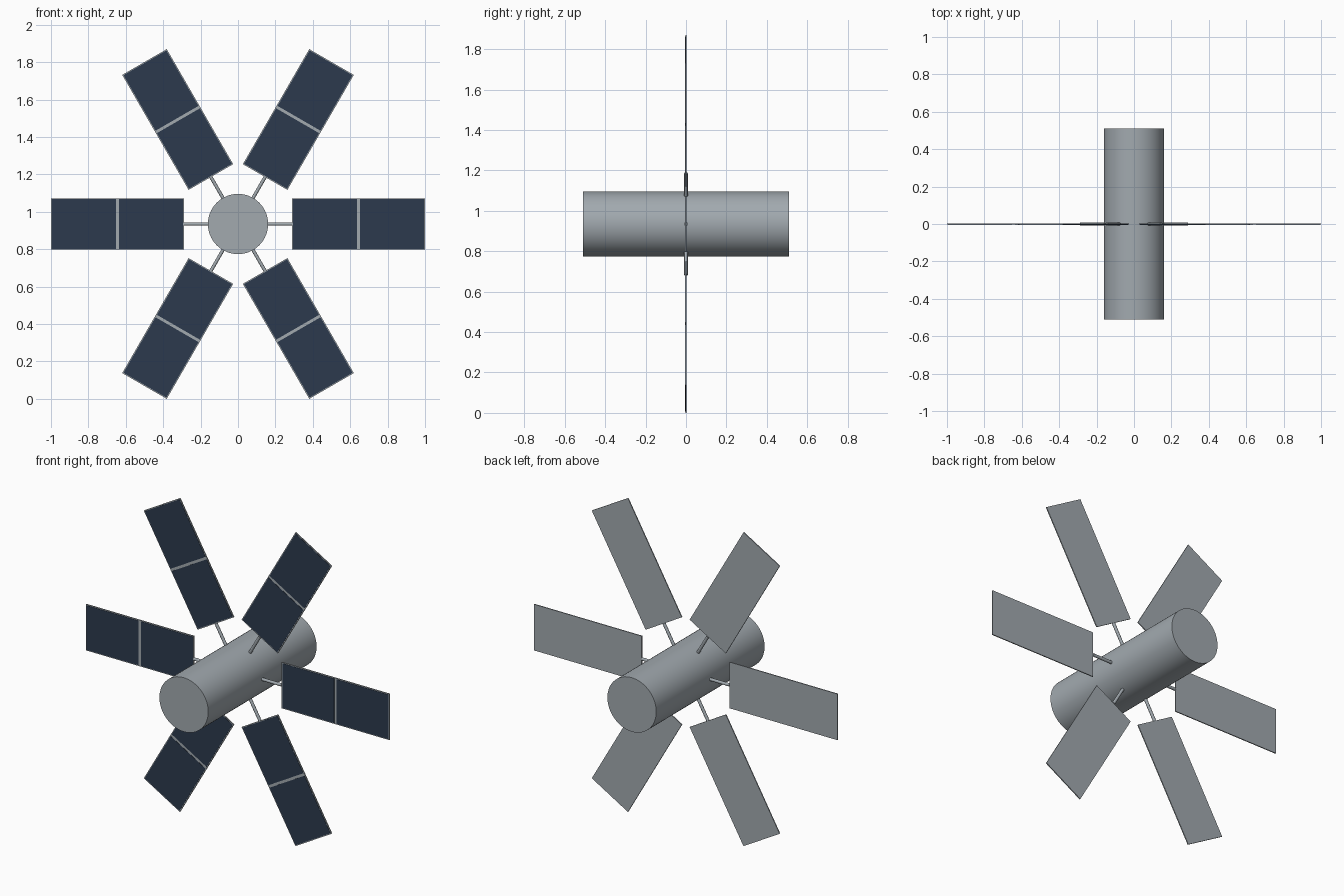
import bpy, math
from mathutils import Matrix, Vector

cube = bpy.data.objects.get("Cube")
if cube:
    bpy.data.objects.remove(cube, do_unlink=True)

CENTRE = Vector((0, 0, 0.935))
INNER, OUTER, HALF_WIDTH = 0.29, 1.0, 0.1375
THICK, BORDER, GAP = 0.006, 0.005, 0.015


def material(name, rgb):
    mat = bpy.data.materials.new(name)
    mat.use_nodes = True
    mat.diffuse_color = (*rgb, 1)
    mat.node_tree.nodes["Principled BSDF"].inputs["Base Color"].default_value = (*rgb, 1)
    return mat


grey = material("hull_grey", (0.36, 0.40, 0.43))
navy = material("solar_cell_navy", (0.025, 0.042, 0.075))


def finish(name, mat, matrix):
    obj = bpy.context.object
    obj.name = name
    obj.data.materials.append(mat)
    obj.data.transform(matrix)
    return obj


def box(name, mat, size, centre, spin):
    bpy.ops.mesh.primitive_cube_add(size=1)
    return finish(name, mat, spin @ Matrix.Translation(centre) @ Matrix.Diagonal((*size, 1)))


def cylinder(name, mat, radius, length, sides, matrix):
    bpy.ops.mesh.primitive_cylinder_add(vertices=sides, radius=radius, depth=length)
    obj = finish(name, mat, matrix)
    bpy.ops.object.shade_smooth_by_angle(angle=math.radians(35))
    return obj


# Hull lying front to back
cylinder("hull", grey, 0.161, 1.02, 64,
         Matrix.Translation(CENTRE) @ Matrix.Rotation(math.pi / 2, 4, 'X'))

# Six radial wings: strut, backing panel and two cell plates on the front
middle = (INNER + OUTER) / 2
cell_length = (OUTER - INNER - GAP) / 2 - BORDER
for i in range(6):
    spin = Matrix.Translation(CENTRE) @ Matrix.Rotation(i * math.pi / 3, 4, 'Y')
    strut_start = 0.08
    cylinder(f"strut_{i + 1}", grey, 0.009, INNER - strut_start, 16,
             spin @ Matrix.Translation(((INNER + strut_start) / 2, 0, 0))
             @ Matrix.Rotation(math.pi / 2, 4, 'Y'))
    box(f"panel_{i + 1}", grey, (OUTER - INNER, THICK, 2 * HALF_WIDTH), (middle, 0, 0), spin)
    for side, label in ((-1, "inner"), (1, "outer")):
        box(f"{label}_cell_{i + 1}", navy,
            (cell_length, 0.002, 2 * (HALF_WIDTH - BORDER)),
            (middle + side * (GAP + cell_length) / 2, -THICK / 2 - 0.0005, 0), spin)
